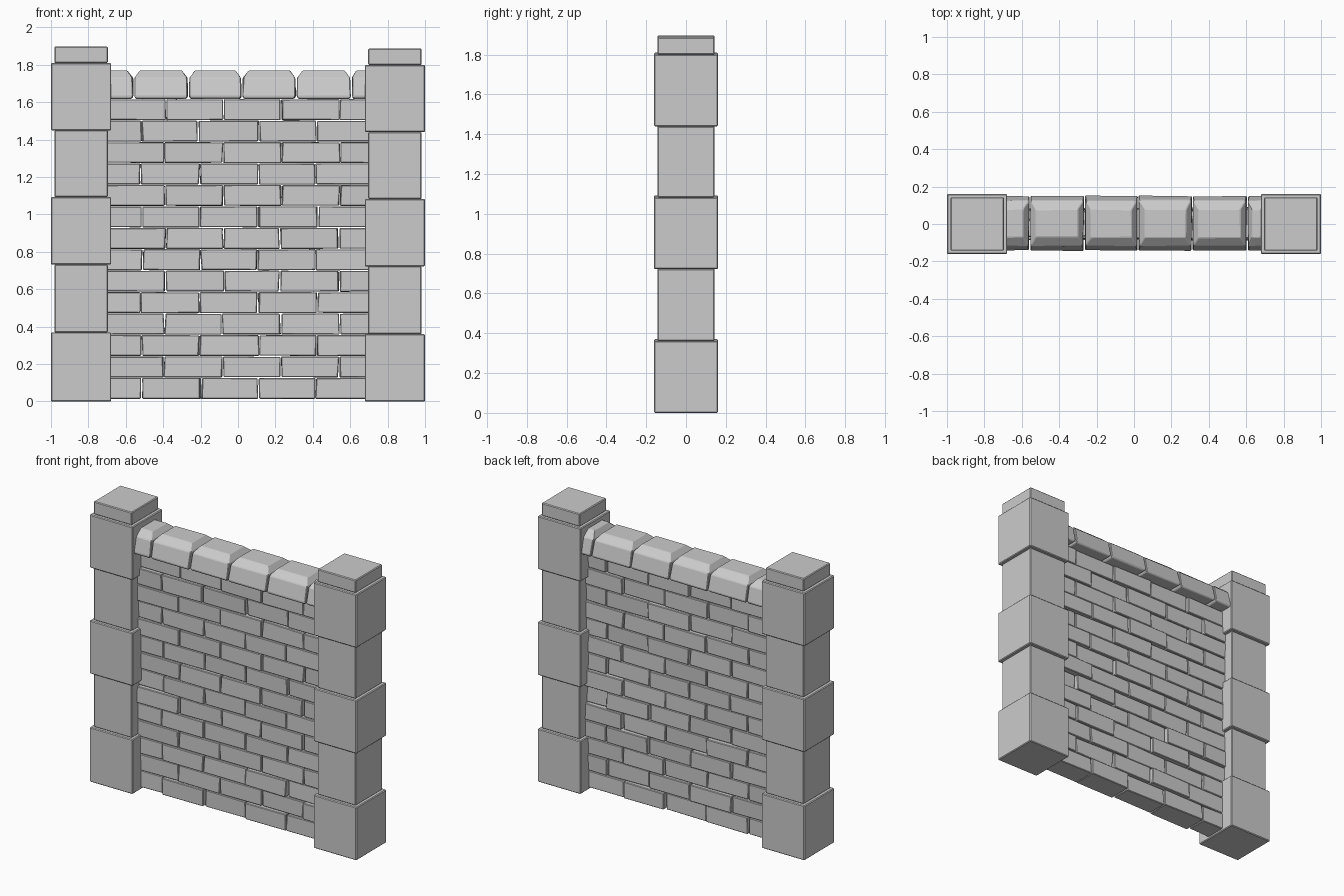
import bpy, bmesh, random
from mathutils import Vector

if "Cube" in bpy.data.objects:
    bpy.data.objects.remove(bpy.data.objects["Cube"])

random.seed(7)


def make_object(name, bm, bevel=0.0):
    bmesh.ops.recalc_face_normals(bm, faces=bm.faces[:])
    mesh = bpy.data.meshes.new(name)
    bm.to_mesh(mesh)
    bm.free()
    obj = bpy.data.objects.new(name, mesh)
    bpy.context.collection.objects.link(obj)
    if bevel:
        mod = obj.modifiers.new("worn_edges", 'BEVEL')
        mod.width = bevel
        mod.segments = 1
    return obj


def add_block(bm, lo, hi, jitter=(0, 0, 0)):
    """Box between two corners, with optional uneven corners."""
    lo, hi = Vector(lo), Vector(hi)
    verts = bmesh.ops.create_cube(bm, size=1)["verts"]
    for v in verts:
        for i in range(3):
            v.co[i] = (lo[i] + hi[i]) / 2 + v.co[i] * (hi[i] - lo[i])
            v.co[i] += random.uniform(-jitter[i], jitter[i])


def add_rings(bm, cx, cy, rings, jitter):
    """Solid made of stacked rectangles (z, half x, half y)."""
    loops = []
    for z, hx, hy in rings:
        loops.append([bm.verts.new((cx + sx * hx + random.uniform(-jitter, jitter),
                                    cy + sy * hy + random.uniform(-jitter, jitter), z))
                      for sx, sy in ((-1, -1), (1, -1), (1, 1), (-1, 1))])
    bm.faces.new(loops[0][::-1])
    bm.faces.new(loops[-1])
    for a, b in zip(loops, loops[1:]):
        for i in range(4):
            j = (i + 1) % 4
            bm.faces.new((a[i], a[j], b[j], b[i]))


# Pillars: alternating wide and narrow blocks with a small cap
def pillar(name, cx, drop):
    bm = bmesh.new()
    levels = [0, 0.37, 0.733, 1.093, 1.45, 1.81, 1.897]
    for i, (z0, z1) in enumerate(zip(levels, levels[1:])):
        h = 0.161 if i % 2 == 0 else 0.143
        z0, z1 = max(z0 - drop, 0), z1 - drop
        add_block(bm, (cx - h, -h, z0), (cx + h, h, z1))
    make_object(name, bm, 0.005)


pillar("left_pillar", -0.839, 0.0)
pillar("right_pillar", 0.839, 0.01)

# Brick courses in running bond
ROWS, Z0, ROW_H, END = 14, 0.013, 0.1146, 0.72
bm = bmesh.new()
for r in range(ROWS):
    joints = [-0.515, -0.205, 0.105, 0.42] if r % 2 == 0 else [-0.39, -0.08, 0.23, 0.54]
    edges = [-END] + [j + random.uniform(-0.008, 0.008) for j in joints] + [END]
    z = Z0 + r * ROW_H
    for x0, x1 in zip(edges, edges[1:]):
        d = 0.075 + random.uniform(-0.008, 0.008)
        shift = random.uniform(-0.006, 0.006)
        add_block(bm, (x0 + 0.003, shift - d, z + 0.002),
                  (x1 - 0.003, shift + d, z + ROW_H - 0.002), (0.004, 0.004, 0.0015))
make_object("brick_courses", bm, 0.004)

# Coping stones with chamfered tops; the end stones run into the pillars
bm = bmesh.new()
joints = [-0.72, -0.557, -0.265, 0.022, 0.312, 0.606, 0.72]
for x0, x1 in zip(joints, joints[1:]):
    hx = (x1 - x0) / 2 - 0.003
    top = max(hx - 0.032, 0.03)
    rings = [(1.618, hx - 0.008, 0.138), (1.632, hx, 0.147),
             (1.73, hx - 0.002, 0.123), (1.77, top, 0.075)]
    add_rings(bm, (x0 + x1) / 2, 0.004, rings, 0.003)
make_object("coping_stones", bm, 0.004)
